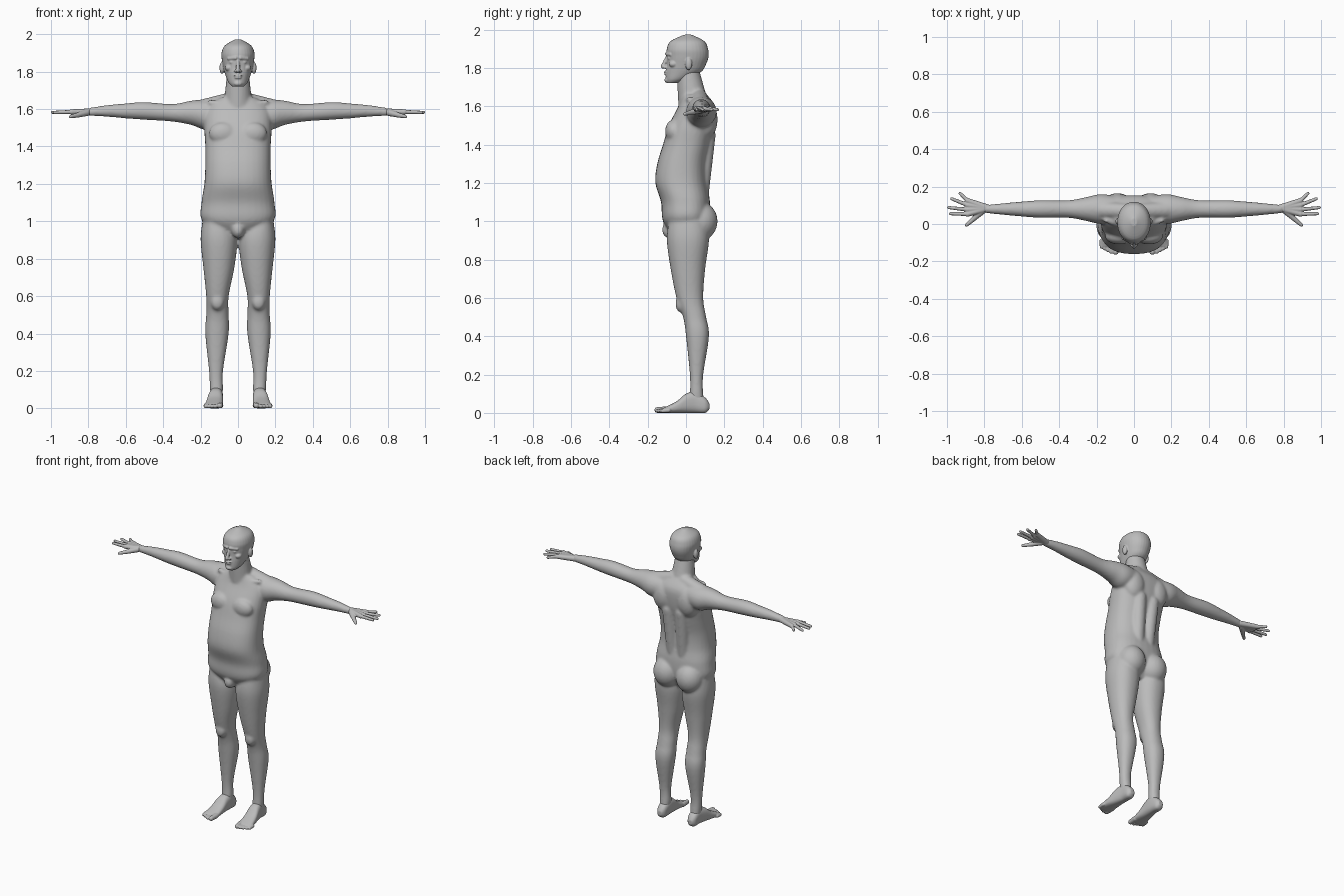
import bpy
import bmesh
import math
from mathutils import Matrix, Vector

cube = bpy.data.objects.get("Cube")
if cube:
    bpy.data.objects.remove(cube)

clay = bpy.data.materials.new("clay_grey")
clay.use_nodes = True
clay.diffuse_color = (0.5, 0.5, 0.5, 1)
shader = next(n for n in clay.node_tree.nodes if n.type == "BSDF_PRINCIPLED")
shader.inputs["Base Color"].default_value = clay.diffuse_color


def curve_through(keys, steps=5):
    """Smooth rows passing through every key row."""
    rows = []
    last = len(keys) - 1
    for i in range(last):
        before, start, end, after = (keys[min(max(i + d, 0), last)] for d in (-1, 0, 1, 2))
        for j in range(steps):
            t = j / steps
            row = []
            for a, b, c, d in zip(before, start, end, after):
                cubic = 3 * (b - c) + d - a
                square = 2 * a - 5 * b + 4 * c - d
                row.append(b + t * (c - a + t * (square + t * cubic)) / 2)
            rows.append(row)
    return rows + [list(keys[-1])]


def loft(bm, axis, keys, side=1, power=2.2, count=32):
    """Closed skin over rounded sections (position, low, high, low, high)."""
    def rounded(low, high, wave):
        reach = math.copysign(abs(wave) ** (2 / power), wave)
        return (low + high) / 2 + (high - low) / 2 * reach

    rings = []
    for t, a_low, a_high, b_low, b_high in curve_through(keys):
        ring = []
        for i in range(count):
            angle = math.tau * i / count
            a = rounded(a_low, a_high, math.cos(angle))
            b = rounded(b_low, b_high, math.sin(angle))
            x, y, z = {"x": (t, a, b), "y": (a, t, b), "z": (a, b, t)}[axis]
            ring.append(bm.verts.new((x * side, y, z)))
        rings.append(ring)
    for low, high in zip(rings, rings[1:]):
        for i in range(count):
            j = (i + 1) % count
            bm.faces.new((low[i], low[j], high[j], high[i]))
    bm.faces.new(rings[0])
    bm.faces.new(rings[-1])


def symmetric(rows):
    return [(height, -half, half, front, back) for height, half, front, back in rows]


def blob(bm, centre, size, side=1):
    x, y, z = centre
    matrix = Matrix.Translation((x * side, y, z)) @ Matrix.Diagonal((*size, 1))
    bmesh.ops.create_uvsphere(bm, u_segments=24, v_segments=16, radius=1, matrix=matrix)


def limb(bm, start, end, start_radius, end_radius, side=1):
    """Tapered rod with round ends."""
    p, q = (Vector((x * side, y, z)) for x, y, z in (start, end))
    turn = (q - p).to_track_quat("Z", "Y").to_matrix().to_4x4()
    bmesh.ops.create_cone(bm, cap_ends=True, segments=20, radius1=start_radius,
                          radius2=end_radius, depth=(q - p).length,
                          matrix=Matrix.Translation((p + q) / 2) @ turn)
    blob(bm, p, [start_radius] * 3)
    blob(bm, q, [end_radius] * 3)


def finish(name, bm, voxel, smooth):
    """Fuse the overlapping volumes into one smooth skin."""
    bmesh.ops.recalc_face_normals(bm, faces=bm.faces)
    mesh = bpy.data.meshes.new(name)
    bm.to_mesh(mesh)
    bm.free()
    ob = bpy.data.objects.new(name, mesh)
    bpy.context.collection.objects.link(ob)
    fuse = ob.modifiers.new("fuse", "REMESH")
    fuse.mode = "VOXEL"
    fuse.voxel_size = voxel
    relax = ob.modifiers.new("relax", "SMOOTH")
    relax.factor = 0.5
    relax.iterations = smooth
    graph = bpy.context.evaluated_depsgraph_get()
    skin = bpy.data.meshes.new_from_object(ob.evaluated_get(graph))
    ob.modifiers.clear()
    ob.data = skin
    skin.name = name
    skin.materials.clear()
    skin.materials.append(clay)
    skin.polygons.foreach_set("use_smooth", [True] * len(skin.polygons))
    skin.update()


# Torso sections: height, half width, front, back
torso = [(.91, .06, -.06, .07), (1, .19, -.12, .12), (1.1, .195, -.13, .125),
         (1.2, .18, -.16, .11), (1.3, .175, -.15, .11), (1.4, .175, -.12, .13),
         (1.5, .18, -.09, .15), (1.6, .17, -.04, .15), (1.66, .1, -.02, .11)]
# Leg sections: height, inner, outer, front, back
leg = [(1, .04, .19, -.09, .11), (.9, .005, .2, -.1, .12), (.75, .02, .185, -.08, .1),
       (.6, .05, .17, -.05, .09), (.5, .05, .17, -.015, .105), (.4, .05, .175, 0, .12),
       (.2, .08, .155, .02, .09), (.1, .08, .15, .02, .09), (.04, .09, .14, .01, .1)]
# Arm is round: distance out, radius, height of its middle
arm = [(.06, .06, 1.58), (.17, .08, 1.57), (.25, .065, 1.58), (.35, .047, 1.58),
       (.5, .047, 1.59), (.6, .04, 1.59), (.7, .031, 1.59), (.8, .021, 1.585)]
arm_y = .08

# Body: torso, neck, arms and legs fused together
bm = bmesh.new()
loft(bm, "z", symmetric(torso), power=2.4)
limb(bm, (0, .04, 1.6), (0, .01, 1.78), .08, .06)                     # neck
blob(bm, (0, -.085, .955), (.035, .04, .045))                         # groin
for side in (1, -1):
    loft(bm, "z", leg, side)
    loft(bm, "x", [(x, arm_y - r, arm_y + r, z - r, z + r) for x, r, z in arm], side, power=2)
    blob(bm, (.085, .075, 1), (.09, .09, .1), side)                   # buttock
    blob(bm, (.08, -.065, 1.47), (.075, .044, .06), side)             # chest
    blob(bm, (.09, .105, 1.53), (.075, .06, .1), side)                # shoulder blade
    blob(bm, (.11, -.03, .57), (.035, .025, .045), side)              # kneecap
    limb(bm, (.04, .08, 1.15), (.05, .11, 1.45), .04, .045, side)     # back muscle
    limb(bm, (.04, .07, 1.65), (.17, .075, 1.61), .04, .047, side)    # shoulder slope
    limb(bm, (.02, -.02, 1.625), (.15, .02, 1.635), .012, .014, side)  # collarbone
finish("body", bm, .008, 7)

# Head with face and ears
skull = [(1.72, .03, -.1, -.04), (1.74, .05, -.105, .01), (1.78, .067, -.105, .08),
         (1.82, .078, -.1, .105), (1.86, .086, -.1, .118), (1.9, .088, -.1, .115),
         (1.94, .07, -.08, .095), (1.973, .015, -.01, .03)]
bm = bmesh.new()
loft(bm, "z", symmetric(skull), power=2.1)
limb(bm, (0, -.1, 1.855), (0, -.12, 1.807), .008, .012)               # nose
blob(bm, (0, -.106, 1.78), (.024, .009, .005))                        # upper lip
blob(bm, (0, -.105, 1.768), (.02, .009, .006))                        # lower lip
blob(bm, (0, -.094, 1.736), (.024, .019, .015))                       # chin
for side in (1, -1):
    blob(bm, (.012, -.11, 1.803), (.009, .011, .008), side)           # nostril
    limb(bm, (.012, -.1, 1.873), (.05, -.08, 1.87), .01, .009, side)  # brow
    blob(bm, (.032, -.085, 1.85), (.014, .011, .008), side)           # eye
    blob(bm, (.048, -.065, 1.82), (.022, .024, .018), side)           # cheek
    blob(bm, (.086, .014, 1.82), (.013, .018, .032), side)            # ear
finish("head", bm, .004, 3)

# Foot sections: depth, inner, outer, bottom, top
foot = [(.122, .1, .13, .02, .05), (.1, .085, .145, 0, .08), (.05, .08, .15, 0, .11),
        (0, .08, .16, 0, .1), (-.05, .08, .17, 0, .06), (-.12, .08, .18, 0, .025)]
finger_tips = [(.982, .055), (.992, .088), (.975, .135), (.93, .164)]

for side, label in ((1, "left"), (-1, "right")):
    # Hand: palm rays fan out from the wrist into four fingers, with a lowered thumb
    bm = bmesh.new()
    wrist = (.78, .085, 1.585)
    for i, tip in enumerate(finger_tips):
        knuckle = (.89, .053 + i * .024, 1.585)
        limb(bm, wrist, knuckle, .019, .014, side)
        limb(bm, knuckle, (*tip, 1.582), .011, .0085, side)
    thumb_joint = (.86, .025, 1.567)
    limb(bm, (.81, .07, 1.58), thumb_joint, .018, .013, side)
    limb(bm, thumb_joint, (.895, -.006, 1.56), .013, .009, side)
    finish(label + "_hand", bm, .0035, 2)

    # Foot: sole and instep, then a big toe and four smaller ones
    bm = bmesh.new()
    loft(bm, "y", foot, side, power=2.6)
    limb(bm, (.095, -.1, .017), (.098, -.15, .015), .017, .015, side)
    for i in range(4):
        x = .122 + i * .017
        limb(bm, (x, -.09, .014), (x, -.149 + i * .009, .011), .012, .0105, side)
    finish(label + "_foot", bm, .004, 2)
